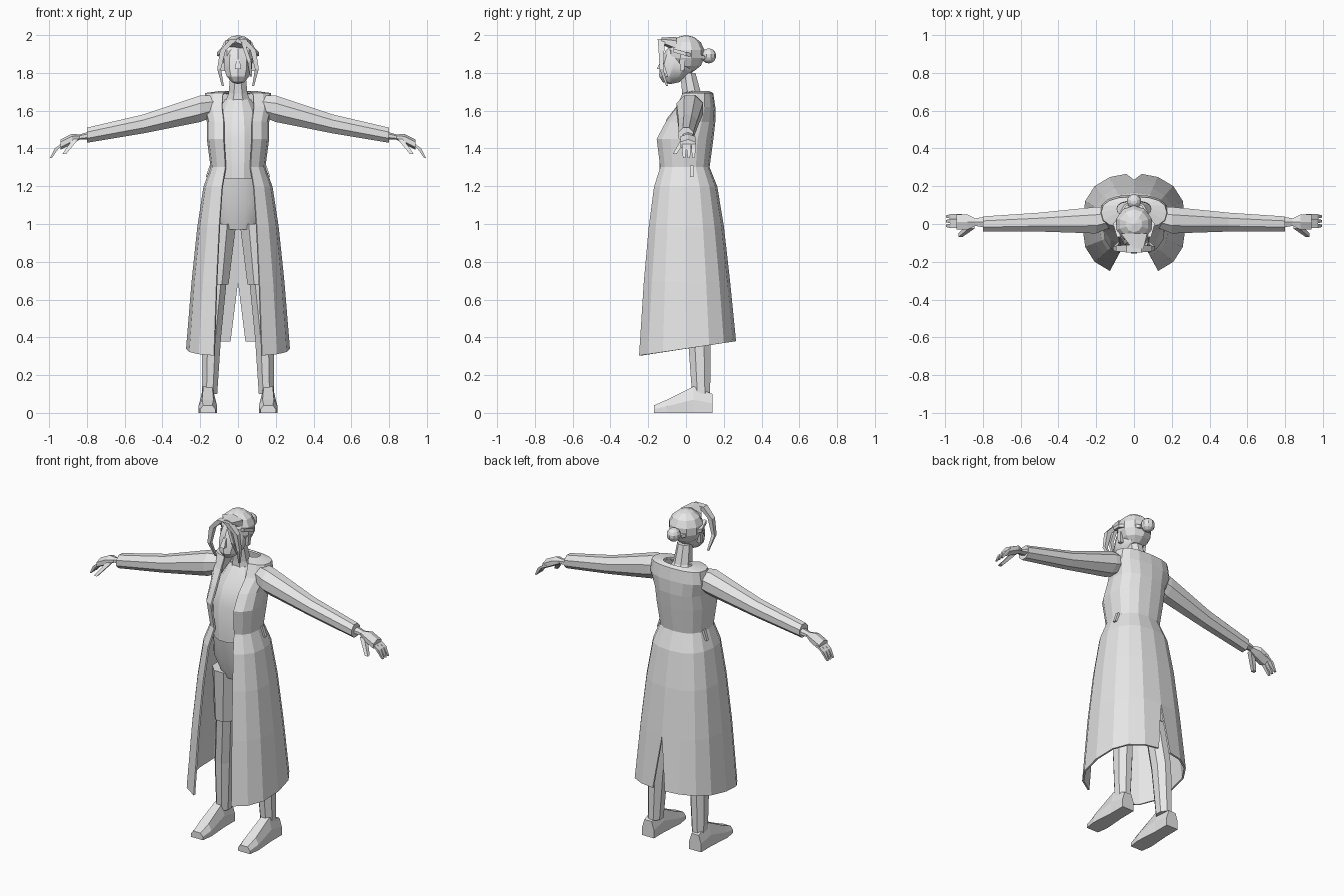
import bpy, bmesh
from math import cos, sin, pi, radians
from mathutils import Vector

default_cube = bpy.data.objects.get("Cube")
if default_cube:
    bpy.data.objects.remove(default_cube)

GREY = (0.8, 0.8, 0.8, 1)
clay = bpy.data.materials.new("clay_grey")
clay.use_nodes = True
clay.diffuse_color = GREY
clay.node_tree.nodes["Principled BSDF"].inputs["Base Color"].default_value = GREY


def finish(name, bm, mirror=False, smooth=0):
    """Turn the bmesh into an object, optionally mirrored and smoothed."""
    bmesh.ops.recalc_face_normals(bm, faces=bm.faces)
    mesh = bpy.data.meshes.new(name)
    bm.to_mesh(mesh)
    bm.free()
    mesh.materials.append(clay)
    part = bpy.data.objects.new(name, mesh)
    bpy.context.collection.objects.link(part)
    if mirror:
        part.modifiers.new("mirror", "MIRROR")
    if smooth:
        bpy.ops.object.select_all(action="DESELECT")
        part.select_set(True)
        bpy.context.view_layer.objects.active = part
        bpy.ops.object.shade_smooth_by_angle(angle=radians(smooth))
    return part


def skin(bm, sections, closed=True):
    """Bridge successive cross-sections with quads and cap closed ones."""
    rings = [[bm.verts.new(point) for point in section] for section in sections]
    for lower, upper in zip(rings, rings[1:]):
        count = len(lower)
        for i in range(count if closed else count - 1):
            j = (i + 1) % count
            bm.faces.new((lower[i], lower[j], upper[j], upper[i]))
    if closed:
        bm.faces.new(rings[0])
        bm.faces.new(rings[-1])


def limb(name, points, radii, flat=1, sides=8, **options):
    """Loft along points, with sections square to the main direction."""
    span = Vector(points[-1]) - Vector(points[0])
    main = max(range(3), key=lambda axis: abs(span[axis]))
    first, second = [axis for axis in range(3) if axis != main]
    sections = []
    for point, radius in zip(points, radii):
        section = []
        for i in range(sides):
            angle = 2 * pi * (i + 0.5) / sides
            corner = Vector(point)
            corner[first] += radius * cos(angle) / cos(pi / sides)
            corner[second] += radius * flat * sin(angle) / cos(pi / sides)
            section.append(corner)
        sections.append(section)
    bm = bmesh.new()
    skin(bm, sections)
    return finish(name, bm, **options)


def ball(name, center, size, lean=0, **options):
    """Low-poly ellipsoid whose lower half leans forward."""
    bm = bmesh.new()
    bmesh.ops.create_uvsphere(bm, u_segments=10, v_segments=7, radius=1)
    for vert in bm.verts:
        vert.co = vert.co * Vector(size) + Vector(center)
        vert.co.y -= lean * max(0, center[2] - vert.co.z)
    return finish(name, bm, **options)


def mix(start, end, amount):
    return start + (end - start) * amount


def power(value, exponent=0.8):
    return abs(value) ** exponent * (1 if value > 0 else -1)


# Long coat: bodice rows of height, half width, middle and half depth
coat_rows = [(1.7, 0.09, 0.08, 0.04), (1.69, 0.17, 0.06, 0.08), (1.62, 0.18, 0.05, 0.1),
             (1.54, 0.16, 0.02, 0.13), (1.45, 0.16, -0.01, 0.15)]
# The skirt flares quickly below the waist, then runs straight to the hem
WAIST, HEM, STEPS = 1.3, 0.34, 4
for step in range(STEPS + 1):
    drop = (step / STEPS) ** 1.6
    flare = drop ** 0.55
    coat_rows.append((mix(WAIST, HEM, drop), mix(0.14, 0.27, flare),
                      mix(-0.01, 0, flare), mix(0.13, 0.26, flare)))

# Half sections start at the front opening and end at the back centre
coat_sections = []
for height, width, middle, depth in coat_rows:
    section = []
    for column in range(1, 9):
        angle = pi * column / 8
        x = width * power(sin(angle))
        y = middle - depth * power(cos(angle))
        z = height
        if height < 0.5:  # sloping hem with a slit behind
            x = max(x, 0.04)
            z += 0.15 * y
        section.append((x, y, z))
    coat_sections.append(section)
coat_mesh = bmesh.new()
skin(coat_mesh, coat_sections, closed=False)
coat = finish("coat", coat_mesh, mirror=True)
cloth = coat.modifiers.new("cloth_thickness", "SOLIDIFY")
cloth.thickness, cloth.offset = 0.01, 0

# Torso, belt and hips seen through the coat opening
limb("torso", [(0, 0.05, 1.66), (0, 0.02, 1.56), (0, -0.01, 1.45), (0, -0.02, 1.26)],
     [0.07, 0.12, 0.13, 0.12], sides=12, smooth=20)
limb("belt", [(0, -0.02, 1.28), (0, -0.02, 1.24)], [0.12, 0.12], sides=12)
limb("shorts_hips", [(0, -0.02, 1.26), (0, 0.02, 1.1), (0, 0.03, 0.97)],
     [0.14, 0.16, 0.11], flat=0.7, sides=12, smooth=40)
limb("belt_loops", [(0.14, 0.03, 1.31), (0.16, 0.03, 1.25)], [0.01, 0.01],
     sides=4, mirror=True)

# Legs inside knee-length shorts
limb("shorts_legs", [(0.09, 0.03, 1), (0.11, 0.04, 0.68)], [0.08, 0.06],
     flat=1.1, mirror=True)
limb("lower_legs", [(0.11, 0.04, 0.7), (0.14, 0.07, 0.4), (0.15, 0.08, 0.1)],
     [0.05, 0.05, 0.04], flat=1.2, mirror=True)

# Feet: flat soles, rounded over the top, from heel to toe
foot_sections = []
for y, half, top in ((0.14, 0.04, 0.1), (0.04, 0.04, 0.14), (-0.1, 0.05, 0.07), (-0.17, 0.04, 0.04)):
    outline = [(half, 0), (half, top / 2), (half * 0.6, top)]
    outline += [(-across, up) for across, up in reversed(outline)]
    foot_sections.append([(0.16 + across, y, up) for across, up in outline])
foot_mesh = bmesh.new()
skin(foot_mesh, foot_sections)
finish("feet", foot_mesh, mirror=True)

# Sleeves, hands, fingers and thumbs
limb("sleeves", [(0.1, 0.04, 1.63), (0.2, 0.02, 1.61), (0.5, 0.01, 1.53), (0.8, 0, 1.47)],
     [0.05, 0.07, 0.05, 0.04], mirror=True)
limb("hands", [(0.78, 0.01, 1.47), (0.84, 0.01, 1.46), (0.88, 0.01, 1.45), (0.94, 0.01, 1.42)],
     [0.03, 0.02, 0.04, 0.04], flat=0.6, sides=6, mirror=True)
for number, finger in enumerate(("fore", "middle", "little")):
    y = mix(-0.01, 0.04, number / 2)
    limb(finger + "_fingers", [(0.92, y, 1.43), (0.96, y, 1.4), (0.99, y, 1.35)],
         [0.01, 0.01, 0.005], flat=1.2, sides=4, mirror=True)
limb("thumbs", [(0.86, -0.01, 1.45), (0.92, -0.06, 1.37)], [0.015, 0.01],
     sides=4, mirror=True)

# Neck and head
limb("neck", [(0, 0.01, 1.8), (0, 0.03, 1.69), (0, 0.05, 1.64)], [0.04, 0.05, 0.07])
ball("face", (0, -0.03, 1.85), (0.08, 0.1, 0.11), lean=0.5, smooth=25)
limb("nose", [(0, -0.12, 1.87), (0, -0.14, 1.82)], [0.01, 0.015], sides=4)
limb("ears", [(0.08, -0.02, 1.87), (0.08, -0.02, 1.81)], [0.015, 0.01],
     sides=4, mirror=True)

# Gathered hair with a bun and side braids
ball("hair_cap", (0, 0, 1.9), (0.1, 0.1, 0.1))
ball("bun", (0, 0.12, 1.89), (0.04, 0.04, 0.04))
limb("braids", [(0.08, -0.07, 1.92), (0.1, 0, 1.9), (0.03, 0.1, 1.88)],
     [0.01, 0.01, 0.01], sides=4, mirror=True)

# Loose locks rising from the fringe and framing the face
limb("fringe_root", [(0.02, -0.13, 1.97), (0, -0.05, 1.95)], [0.03, 0.07],
     flat=0.5, sides=6)
limb("side_locks", [(0.02, -0.13, 1.98), (0.08, -0.13, 1.92), (0.1, -0.13, 1.82),
                    (0.08, -0.1, 1.73)], [0.02, 0.015, 0.01, 0.005], sides=4, mirror=True)
limb("fringe_lock", [(0.02, -0.13, 1.98), (0.06, -0.13, 1.86), (0.07, -0.1, 1.78)],
     [0.01, 0.01, 0.005], sides=4)
